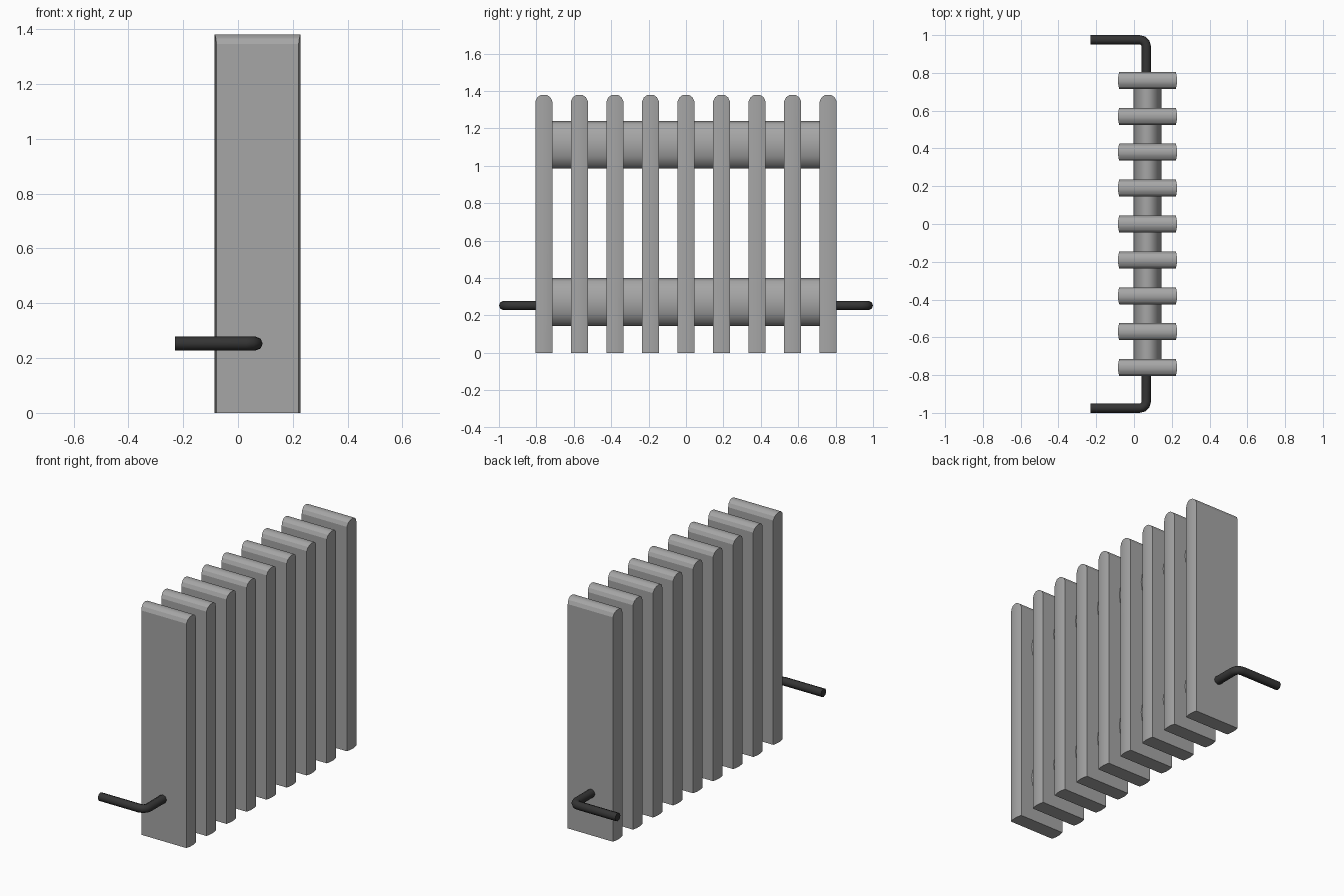
import bpy, bmesh, math
from mathutils import Vector

if "Cube" in bpy.data.objects:
    bpy.data.objects.remove(bpy.data.objects["Cube"])


def material(name, rgb):
    m = bpy.data.materials.new(name)
    m.diffuse_color = (*rgb, 1)
    m.use_nodes = True
    m.node_tree.nodes["Principled BSDF"].inputs["Base Color"].default_value = m.diffuse_color
    return m


grey = material("radiator_grey", (0.38, 0.38, 0.38))
dark = material("dark_pipe", (0.035, 0.035, 0.035))


def skin(name, rings, mat, angle):
    """Join equal rings of points into a closed, capped solid."""
    bm = bmesh.new()
    loops = [[bm.verts.new(p) for p in r] for r in rings]
    n = len(loops[0])
    for a, b in zip(loops, loops[1:]):
        for i in range(n):
            j = (i + 1) % n
            bm.faces.new((a[i], a[j], b[j], b[i]))
    bm.faces.new(loops[0])
    bm.faces.new(loops[-1])
    bmesh.ops.recalc_face_normals(bm, faces=bm.faces)
    me = bpy.data.meshes.new(name)
    bm.to_mesh(me)
    bm.free()
    me.materials.append(mat)
    ob = bpy.data.objects.new(name, me)
    bpy.context.collection.objects.link(ob)
    bpy.ops.object.select_all(action='DESELECT')
    ob.select_set(True)
    bpy.context.view_layer.objects.active = ob
    bpy.ops.object.shade_smooth_by_angle(angle=math.radians(angle))
    return ob


CX = 0.0715

# Fins: rounded top, slightly bulged narrow sides
half = [(-0.045, 1.345), (-0.035, 1.366), (-0.02, 1.377), (-0.007, 1.38)]
arch = half + [(-y, z) for y, z in reversed(half)]
for k in range(9):
    yc = -0.76 + 0.19 * k
    rings = []
    for y, z in arch:
        w = 0.1495 + 0.007 * (1 - (y / 0.045) ** 2)
        rings.append([(CX - w, yc + y, 0), (CX + w, yc + y, 0),
                      (CX + w, yc + y, z), (CX - w, yc + y, z)])
    skin(f"fin_{k + 1}", rings, grey, 25)

# Oval header tubes, each in two lengths meeting at a seam
for label, zc in (("lower", 0.272), ("upper", 1.112)):
    for part, y0, y1 in (("short", -0.74, -0.28), ("long", -0.28, 0.74)):
        rings = [[(CX + 0.0735 * math.cos(t * math.tau / 12), y,
                   zc + 0.1275 * math.sin(t * math.tau / 12)) for t in range(12)]
                 for y in (y0, y1)]
        skin(f"{label}_header_{part}", rings, grey, 50)

# Bent supply pipes, one at each end
R, BEND = 0.025, 0.035
for side, label in ((-1, "front"), (1, "back")):
    path = [Vector((-0.23, 0.975))]
    for i in range(4):
        a = math.radians(90 - 30 * i)
        path.append(Vector((0.065 - BEND + BEND * math.cos(a),
                            0.975 - BEND + BEND * math.sin(a))))
    path.append(Vector((0.065, 0.78)))
    rings = []
    for i, p in enumerate(path):
        d = (path[min(i + 1, 5)] - path[max(i - 1, 0)]).normalized()
        if i in (1, 4):  # square to the straight legs
            d = Vector((1, 0)) if i == 1 else Vector((0, -1))
        nrm = Vector((-d.y, d.x))
        ring = []
        for t in range(8):
            a = t * math.tau / 8
            q = p + nrm * R * math.cos(a)
            ring.append((q.x, side * q.y, 0.253 + R * math.sin(a)))
        rings.append(ring)
    skin(f"{label}_supply_pipe", rings, dark, 50)
